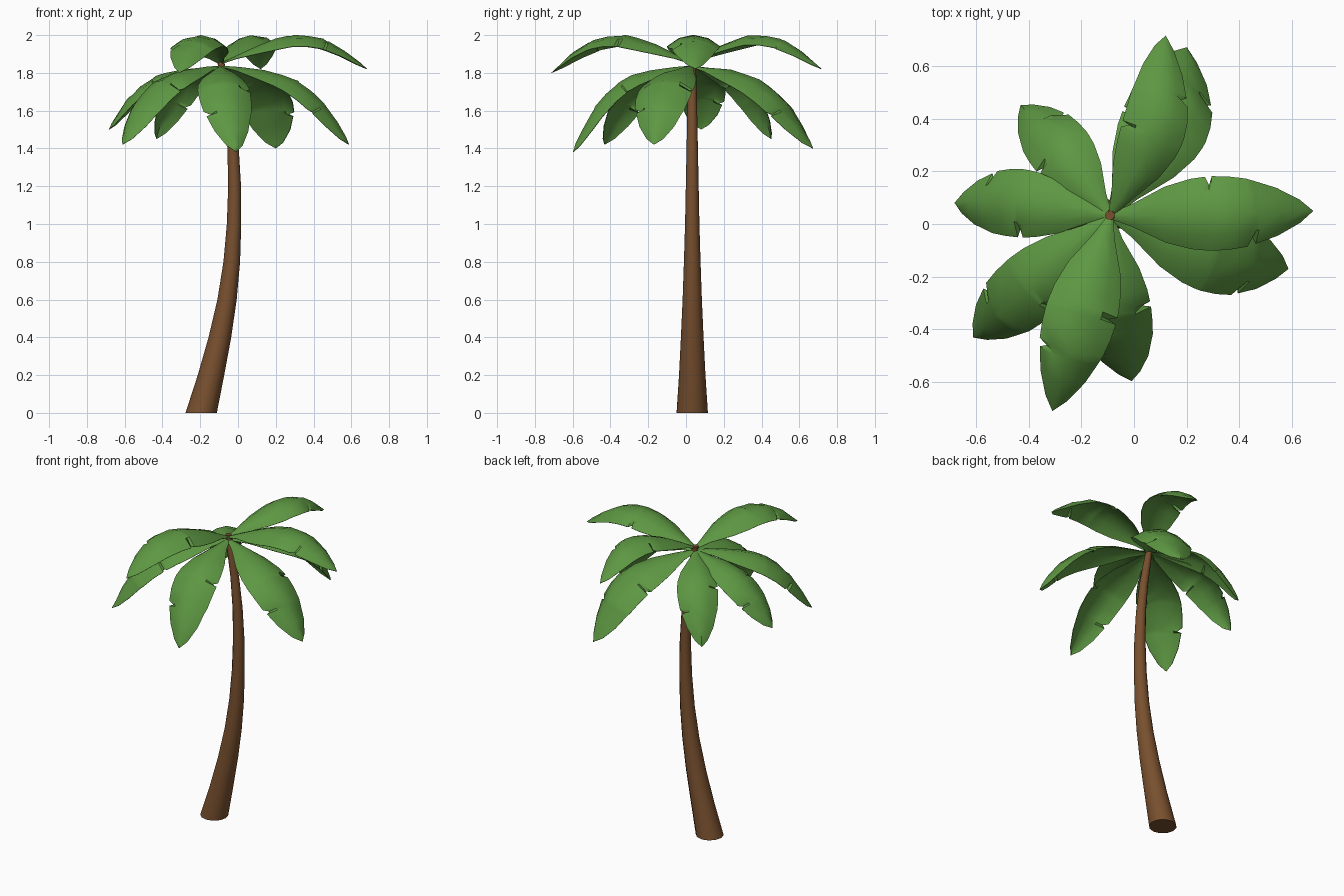
import bpy, bmesh, math, random
from mathutils import Vector

random.seed(4)
if "Cube" in bpy.data.objects:
    bpy.data.objects.remove(bpy.data.objects["Cube"], do_unlink=True)


def make_material(name, rgb):
    mat = bpy.data.materials.new(name)
    mat.use_nodes = True
    mat.diffuse_color = (*rgb, 1)
    mat.node_tree.nodes["Principled BSDF"].inputs["Base Color"].default_value = (*rgb, 1)
    return mat


def interpolate(table, t):
    for (a, va), (b, vb) in zip(table, table[1:]):
        if t <= b:
            return va + (vb - va) * (t - a) / (b - a)
    return table[-1][1]


def loft(name, rings, mat, closed):
    """Skin rows of points: closed rows become a capped tube, open rows a thin sheet."""
    bm = bmesh.new()
    rows = [[bm.verts.new(p) for p in ring] for ring in rings]
    n = len(rows[0])
    for r0, r1 in zip(rows, rows[1:]):
        for i in range(n if closed else n - 1):
            j = (i + 1) % n
            bm.faces.new((r0[i], r0[j], r1[j], r1[i]))
    bmesh.ops.remove_doubles(bm, verts=bm.verts, dist=0.0005)
    if closed:
        bm.faces.new(rows[0][::-1])
        bm.faces.new(rows[-1])
    else:
        bmesh.ops.solidify(bm, geom=bm.faces[:], thickness=0.003)
    bmesh.ops.recalc_face_normals(bm, faces=bm.faces)
    mesh = bpy.data.meshes.new(name)
    bm.to_mesh(mesh)
    bm.free()
    mesh.materials.append(mat)
    obj = bpy.data.objects.new(name, mesh)
    bpy.context.collection.objects.link(obj)
    bpy.ops.object.select_all(action="DESELECT")
    bpy.context.view_layer.objects.active = obj
    obj.select_set(True)
    bpy.ops.object.shade_smooth_by_angle(angle=math.radians(40))


bark = make_material("bark brown", (0.19, 0.08, 0.028))
leaf_green = make_material("leaf green", (0.11, 0.31, 0.055))

# Trunk: (height, x centre, radius), leaning and tapering
trunk_path = [(0, -0.195, 0.083), (0.2, -0.143, 0.07), (0.4, -0.096, 0.06),
              (0.6, -0.058, 0.051), (0.8, -0.033, 0.044), (1.0, -0.021, 0.038),
              (1.2, -0.018, 0.034), (1.4, -0.026, 0.03), (1.6, -0.047, 0.026),
              (1.75, -0.072, 0.023), (1.865, -0.092, 0.018)]
SIDES = 12
rings = []
for z, x, r in trunk_path:
    angles = [math.tau * i / SIDES for i in range(SIDES)]
    rings.append([(x + r * math.cos(a), 0.033 + r * math.sin(a), z) for a in angles])
loft("trunk", rings, bark, True)

# Fronds: arched strips with a torn notch on each edge
CROWN = Vector((-0.09, 0.03, 0))
WIDTH = [(0, 0.07), (0.1, 0.3), (0.25, 0.74), (0.4, 0.96), (0.55, 1.0),
         (0.7, 0.9), (0.85, 0.63), (0.95, 0.3), (1, 0)]
RISE = [(0, 0), (0.15, 0.06), (0.3, 0.11), (0.45, 0.142), (0.55, 0.15),
        (0.67, 0.137), (0.8, 0.093), (0.9, 0.04), (1, -0.03)]
STATIONS = [0, 0.1, 0.25, 0.38, 0.46, 0.485, 0.5, 0.6, 0.7, 0.725, 0.74, 0.85, 0.95, 1]
NOTCH = {0.485: 1, 0.725: -1}


def frond(name, tip, half_width, bend, upper):
    span = Vector((tip[0], tip[1], 0)) - CROWN
    left = Vector((0, 0, 1)).cross(span).normalized()

    def rib(t):
        if upper:
            r, z = t, 1.85 + interpolate(RISE, t) + (tip[2] - 1.82) * t ** 4
        else:
            r = 1.5 * t - 0.5 * t * t
            z = 1.835 + (tip[2] - 1.835) * (0.12 * r + 0.88 * r ** 4)
        return CROWN + span * r + left * bend * math.sin(math.pi * t) + Vector((0, 0, z))

    rows = []
    for t in STATIONS:
        tangent = rib(min(t + 0.03, 1)) - rib(max(t - 0.03, 0))
        normal = tangent.cross(left).normalized()
        w = half_width * interpolate(WIDTH, t)
        row = []
        for u in (-1, -0.55, 0, 0.55, 1):
            reach = 0.76 if NOTCH.get(t) == u else 1
            sag = 0.42 * w * u * u
            bump = random.uniform(-0.004, 0.004) if 0 < t < 1 and abs(u) < 1 else 0
            row.append(rib(t) + left * u * w * reach + normal * (bump - sag))
        rows.append(row)
    loft(name, rows, leaf_green, False)


# Upper tier rises then dips; lower tier droops: tip, half width, sideways bend
upper_fronds = [((0.68, 0.05, 1.82), 0.142, 0), ((0.12, 0.715, 1.82), 0.122, -0.06),
                ((-0.31, -0.71, 1.8), 0.138, 0)]
lower_fronds = [((-0.68, 0.08, 1.5), 0.13, -0.02), ((-0.43, 0.45, 1.45), 0.122, -0.01),
                ((0.2, 0.67, 1.4), 0.17, -0.045), ((0.585, -0.17, 1.42), 0.15, -0.025),
                ((-0.01, -0.595, 1.38), 0.14, -0.03), ((-0.61, -0.43, 1.42), 0.135, 0)]
for tier, fronds in (("upper", upper_fronds), ("lower", lower_fronds)):
    for i, (tip, half_width, bend) in enumerate(fronds, 1):
        frond(f"{tier}_frond_{i}", tip, half_width, bend, tier == "upper")
